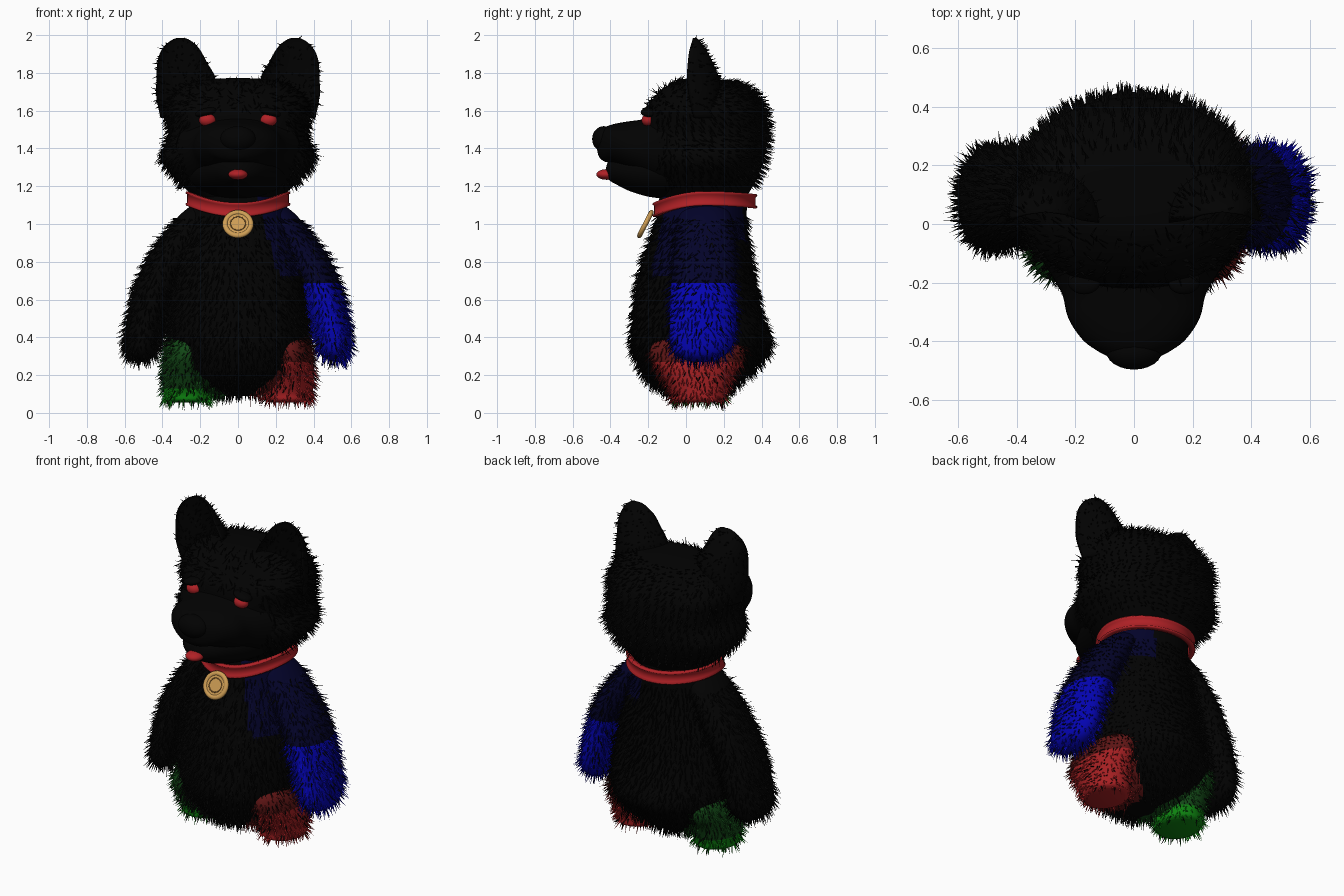
import bpy, bmesh, math, random
from mathutils import Vector, Matrix

random.seed(7)
if "Cube" in bpy.data.objects:
    bpy.data.objects.remove(bpy.data.objects["Cube"])

# ---- colours
COLOURS = {
    "black": (.0006, .0006, .0006), "navy": (.0008, .0008, .022), "blue": (.001, .001, .44),
    "dark red": (.11, .007, .007), "red": (.38, .014, .016),
    "dark green": (.006, .065, .008), "green": (.004, .22, .005),
    "collar red": (.43, .015, .019), "gold": (.62, .34, .09), "dark gold": (.32, .15, .035),
}
NAMES = list(COLOURS)
MATS = []
for label, rgb in COLOURS.items():
    m = bpy.data.materials.new(label)
    m.use_nodes = True
    m.diffuse_color = (*rgb, 1)
    bsdf = m.node_tree.nodes["Principled BSDF"]
    bsdf.inputs["Base Color"].default_value = (*rgb, 1)
    bsdf.inputs["Roughness"].default_value = .8
    MATS.append(m)


def finish(name, bm, rule, smooth=True):
    """Turn a bmesh into an object; rule is a list of colours or gives one per face centre."""
    if smooth:
        bmesh.ops.recalc_face_normals(bm, faces=bm.faces)
    used = []
    for f in bm.faces:
        if callable(rule):
            colour = rule(f.calc_center_median())
            if colour not in used:
                used.append(colour)
            f.material_index = used.index(colour)
        f.smooth = smooth
    mesh = bpy.data.meshes.new(name)
    bm.to_mesh(mesh)
    bm.free()
    for colour in (used if callable(rule) else rule):
        mesh.materials.append(MATS[NAMES.index(colour)])
    ob = bpy.data.objects.new(name, mesh)
    bpy.context.collection.objects.link(ob)
    return ob


def plain(colour):
    return lambda c: colour


def spline(rows, steps=4):
    """Smoothly interpolate a list of section rows."""
    out = []
    for i in range(len(rows) - 1):
        quad = [rows[max(i - 1, 0)], rows[i], rows[i + 1], rows[min(i + 2, len(rows) - 1)]]
        for k in range(steps):
            t = k / steps
            out.append([.5 * (2 * b + (c - a) * t + (2*a - 5*b + 4*c - d) * t**2
                              + (3*b - a - 3*c + d) * t**3) for a, b, c, d in zip(*quad)])
    return out + [rows[-1]]


def loft(name, rows, rule, side=1, along="z", power=2, cup=False, n=48):
    """Rows are (level, x centre, other centre, x radius, other radius)."""
    bm = bmesh.new()
    rings = []
    for lev, cx, co, rx, ro in spline(rows):
        ring = []
        for i in range(n):
            a = math.tau * i / n
            c, s = math.cos(a), math.sin(a)
            u = math.copysign(abs(c) ** (2 / power), c) * max(rx, .004)
            v = math.copysign(abs(s) ** (2 / power), s) * max(ro, .004)
            if cup and v < 0:
                v *= -.45
            x = side * (cx + u)
            ring.append(bm.verts.new((x, co + v, lev) if along == "z" else (x, lev, co + v)))
        rings.append(ring)
    for p, q in zip(rings, rings[1:]):
        for i in range(n):
            j = (i + 1) % n
            bm.faces.new((p[i], p[j], q[j], q[i]))
    bm.faces.new(rings[0])
    bm.faces.new(rings[-1])
    return finish(name, bm, rule)


def ball(name, centre, radii, colour, tilt=0):
    bm = bmesh.new()
    bmesh.ops.create_uvsphere(bm, u_segments=24, v_segments=14, radius=1, matrix=Matrix.Translation(centre)
                              @ Matrix.Rotation(tilt, 4, "Y") @ Matrix.Diagonal((*radii, 1)))
    return finish(name, bm, plain(colour))


def fur(ob, lean, density=1700, length=.058, keep=lambda c: True):
    """Scatter thin three-sided tufts, coloured like the skin, some of them black."""
    colours = [m.name for m in ob.data.materials] + ["black"]
    lean = Vector(lean)
    bm = bmesh.new()
    for p in ob.data.polygons:
        if len(p.vertices) > 4 or not keep(p.center):
            continue
        corners = [ob.data.vertices[i].co for i in p.vertices]
        for _ in range(int(p.area * density + random.random())):
            w = [random.random() for _ in corners]
            root = sum((c * k for c, k in zip(corners, w)), Vector()) / sum(w)
            jitter = Vector([random.uniform(-.35, .35) for _ in range(3)])
            way = (p.normal * .65 + lean + jitter).normalized()
            if way.dot(p.normal) < .2:
                way = (way + p.normal * .5).normalized()
            t = way.orthogonal().normalized()
            b = way.cross(t)
            base = [bm.verts.new(root - p.normal * .004 + (t * math.cos(a) + b * math.sin(a)) * .005)
                    for a in (0, math.tau / 3, math.tau * 2 / 3)]
            tip = bm.verts.new(root + way * length * random.uniform(.5, 1.15))
            index = p.material_index if random.random() < .8 else len(colours) - 1
            for i in range(3):
                f = bm.faces.new((base[i], base[(i + 1) % 3], tip))
                f.material_index = index
    finish(ob.name + "_fur", bm, colours, smooth=False)


# ---- body, with a navy shoulder patch and coloured hips
def body_rule(c):
    ax = abs(c.x)
    if c.z < .08 + .8 * (ax - .05) and ax > .05 and c.y < .36 and c.z < .42:
        return "dark red" if c.x > 0 else "dark green"
    strip = abs(c.x - .165 - (1.08 - c.z) * .31) < .055 and c.z > .71 and c.y < .1
    if c.x > .1 and (strip or (c.z > .9 and c.y > -.06)):
        return "navy"
    return "black"


body = loft("body", [
    (.09, 0, .06, .08, .08), (.12, 0, .05, .2, .17), (.2, 0, .05, .31, .27), (.3, 0, .075, .36, .345),
    (.38, 0, .08, .375, .37), (.5, 0, .065, .375, .345), (.65, 0, .055, .36, .32),
    (.8, 0, .06, .33, .29), (.95, 0, .075, .29, .25), (1.05, 0, .085, .26, .235),
    (1.15, 0, .095, .24, .235), (1.24, 0, .1, .22, .22)], body_rule, n=72)
fur(body, (0, 0, -.8), keep=lambda c: c.z < 1.04)

# ---- head with wide cheeks, and muzzle
head = loft("head", [
    (1.1, 0, .09, .18, .2), (1.16, 0, .095, .25, .235), (1.25, 0, .095, .34, .285),
    (1.35, 0, .1, .41, .315), (1.46, 0, .105, .37, .325), (1.55, 0, .105, .38, .325),
    (1.62, 0, .105, .385, .31), (1.7, 0, .11, .33, .25), (1.75, 0, .1, .24, .165),
    (1.768, 0, .08, .13, .09), (1.773, 0, .08, .01, .01)], plain("black"), power=2.3)
fur(head, (0, .55, -.5), length=.052,
    keep=lambda c: 1.21 < c.z < 1.755 and not (c.y < -.12 and abs(c.x) < .26 and c.z < 1.6))
loft("muzzle", [
    (-.1, 0, 1.39, .33, .22), (-.17, 0, 1.39, .285, .18), (-.24, 0, 1.402, .245, .15),
    (-.32, 0, 1.415, .225, .126), (-.39, 0, 1.425, .18, .102), (-.43, 0, 1.42, .13, .09),
    (-.46, 0, 1.415, .07, .06), (-.472, 0, 1.41, .01, .01)], plain("black"), along="y", power=2.2)
loft("lower_jaw", [
    (-.08, 0, 1.28, .27, .15), (-.2, 0, 1.275, .22, .13), (-.3, 0, 1.28, .165, .105),
    (-.37, 0, 1.285, .115, .075), (-.41, 0, 1.285, .06, .05), (-.425, 0, 1.28, .01, .01)],
    plain("black"), along="y")
ball("nose", (0, -.435, 1.45), (.095, .062, .068), "black")
ball("tongue", (0, -.42, 1.262), (.052, .055, .028), "collar red")

for side, label in ((1, "left"), (-1, "right")):
    # ---- eyes under heavy lids
    ball(label + "_eye", (side * .162, -.2, 1.55), (.045, .035, .034), "collar red")
    ball(label + "_eyelid", (side * .17, -.195, 1.592), (.058, .045, .022), "black", side * .25)

    # ---- cupped ears
    ear = loft(label + "_ear", [
        (1.56, .31, .04, .1, .14), (1.68, .285, .015, .148, .165), (1.77, .275, .005, .156, .17),
        (1.86, .297, .01, .13, .13), (1.92, .302, .018, .103, .09), (1.96, .303, .03, .068, .05),
        (1.982, .302, .036, .03, .024), (1.986, .302, .04, .004, .004)],
        plain("black"), side, cup=True)
    fur(ear, (0, .2, -.2), 900, .03, keep=lambda c: c.z > 1.62)

    # ---- arms; the inner edge of the navy sleeve stays black
    def arm_rule(c, side=side):
        if side < 0 or (c.z > .69 and c.y < .1 and c.x < .19 + (1.08 - c.z) * .42):
            return "black"
        return "blue" if c.z < .67 else "navy"

    arm = loft(label + "_arm", [
        (1.12, .17, .1, .04, .06), (1.06, .2, .1, .095, .13), (.95, .275, .1, .115, .155),
        (.8, .365, .1, .125, .168), (.65, .435, .09, .118, .172), (.5, .478, .09, .108, .177),
        (.38, .505, .085, .098, .17), (.31, .515, .075, .078, .135), (.275, .52, .075, .03, .06),
        (.27, .52, .075, .005, .01)], arm_rule, side)
    fur(arm, (0, 0, -.7), keep=lambda c: c.z < 1.04)

    # ---- legs with broad haunches
    def leg_rule(c, side=side):
        if side > 0:
            return "red" if c.z < .26 else "dark red"
        return "green" if c.z < .13 else "dark green"

    leg = loft(label + "_leg", [
        (.43, .27, .055, .05, .1), (.37, .27, .06, .105, .23), (.29, .272, .06, .125, .25),
        (.2, .27, .06, .132, .195), (.11, .265, .07, .13, .152), (.07, .265, .07, .125, .145),
        (.055, .265, .07, .1, .12)], leg_rule, side)
    fur(leg, (0, 0, -.6), length=.05)

# ---- collar: a tilted band with raised edges around the neck
bm = bmesh.new()
SEG = 56
profile = [(-.01, -.036), (.018, -.038), (.024, -.029), (.014, -.021),
           (.014, .021), (.024, .029), (.018, .038), (-.01, .036)]
loops = []
for i in range(SEG):
    a = math.tau * i / SEG
    c, s = math.cos(a), math.sin(a)
    height = 1.135 + (.06 * s if s < 0 else -.015 * s) * abs(s)
    loops.append([bm.verts.new((c * (.255 + r), .1 + s * (.255 + r), height + h)) for r, h in profile])
for i in range(SEG):
    p, q = loops[i], loops[(i + 1) % SEG]
    for k in range(len(profile)):
        j = (k + 1) % len(profile)
        bm.faces.new((p[k], q[k], q[j], p[j]))
finish("collar", bm, plain("collar red"))

# ---- tag: disc with a raised rim and thin inner ring, hung from the collar
TAG = Matrix.Translation((0, -.215, 1.0)) @ Matrix.Rotation(math.radians(63), 4, "X")
bm = bmesh.new()
bmesh.ops.create_cone(bm, cap_ends=True, segments=36, radius1=.066, radius2=.066, depth=.014, matrix=TAG)
bmesh.ops.recalc_face_normals(bm, faces=bm.faces)
finish("tag_disc", bm, plain("gold"), smooth=False)


def torus(name, radius, width, height, colour, n=36, k=8):
    bm = bmesh.new()
    rings = []
    for i in range(n):
        turn = Matrix.Rotation(math.tau * i / n, 4, "Z")
        rings.append([bm.verts.new(TAG @ turn @ Vector((radius + width * math.cos(math.tau * j / k), 0,
                                                        height * math.sin(math.tau * j / k))))
                      for j in range(k)])
    for i in range(n):
        p, q = rings[i], rings[(i + 1) % n]
        for j in range(k):
            bm.faces.new((p[j], q[j], q[(j + 1) % k], p[(j + 1) % k]))
    finish(name, bm, plain(colour))


torus("tag_rim", .068, .015, .013, "gold")
torus("tag_inner_ring", .04, .004, .011, "dark gold")
